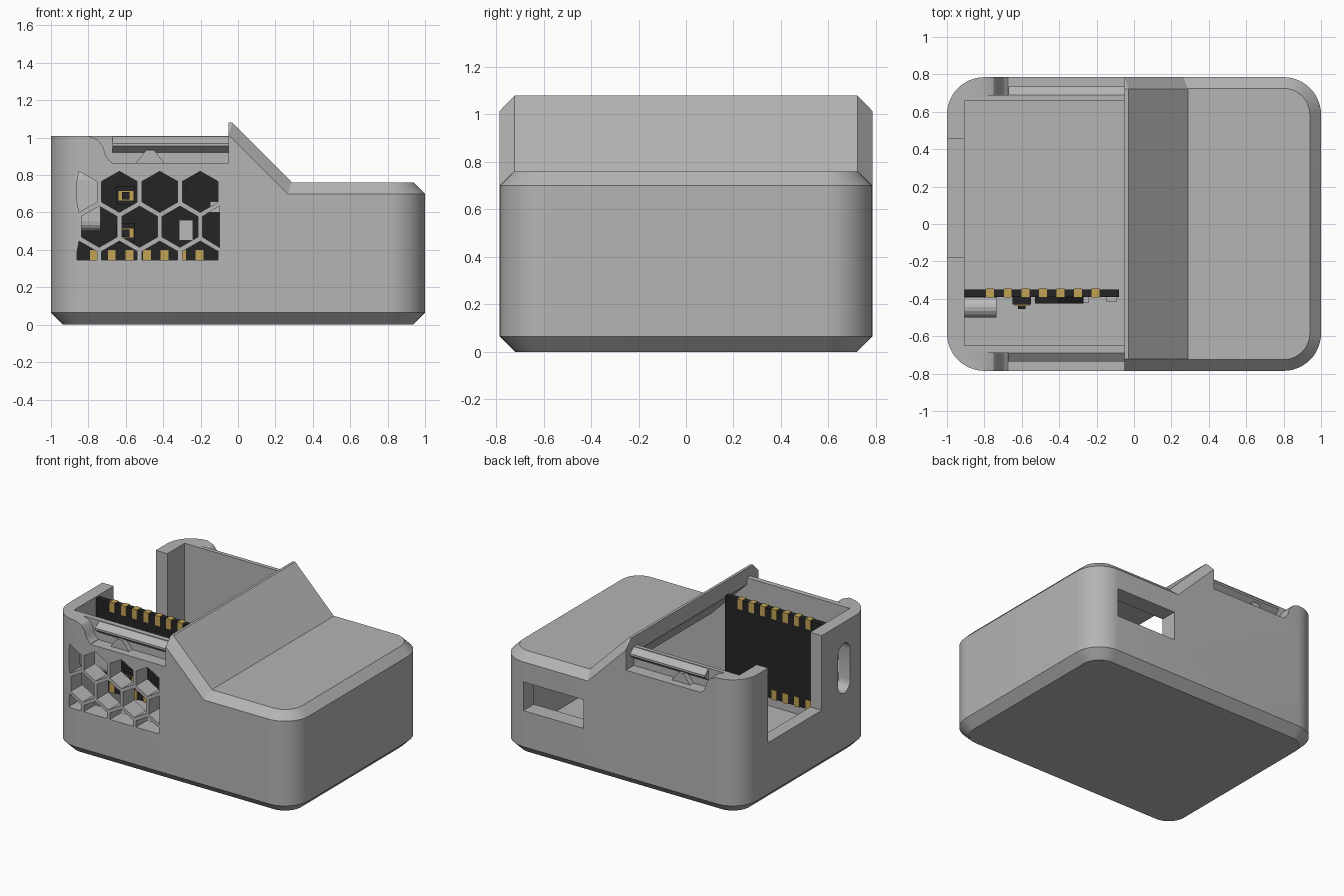
import bpy, bmesh
from math import pi, sin, cos

cube = bpy.data.objects.get("Cube")
if cube:
    bpy.data.objects.remove(cube, do_unlink=True)


def material(name, rgb):
    m = bpy.data.materials.new(name)
    m.use_nodes = True
    m.diffuse_color = (*rgb, 1)
    m.node_tree.nodes["Principled BSDF"].inputs["Base Color"].default_value = (*rgb, 1)
    return m


GREY = material("grey plastic", (0.46, 0.46, 0.46))
BLACK = material("black board", (0.018, 0.018, 0.018))
GOLD = material("gold contact", (0.55, 0.37, 0.09))
SILVER = material("silver metal", (0.5, 0.5, 0.5))


def loft(name, rings, mat=GREY):
    """Closed solid through rings of equal point count."""
    bm = bmesh.new()
    loops = [[bm.verts.new(p) for p in ring] for ring in rings]
    n = len(loops[0])
    bm.faces.new(loops[0])
    bm.faces.new(loops[-1])
    for a, b in zip(loops, loops[1:]):
        for i in range(n):
            j = (i + 1) % n
            bm.faces.new((a[i], a[j], b[j], b[i]))
    bmesh.ops.recalc_face_normals(bm, faces=bm.faces)
    mesh = bpy.data.meshes.new(name)
    bm.to_mesh(mesh)
    bm.free()
    mesh.materials.append(mat)
    ob = bpy.data.objects.new(name, mesh)
    bpy.context.scene.collection.objects.link(ob)
    return ob


def prism(name, pts, axis, lo, hi, mat=GREY):
    def at(t):
        return [tuple([*p[:axis], t, *p[axis:]]) for p in pts]
    return loft(name, [at(lo), at(hi)], mat)


def box(name, x, y, z, mat=GREY):
    rect = [(x[0], y[0]), (x[1], y[0]), (x[1], y[1]), (x[0], y[1])]
    return prism(name, rect, 2, z[0], z[1], mat)


def rounded_block(name, levels):
    """Round-cornered block, one ring per (height, inset)."""
    rings = []
    for z, inset in levels:
        ring = []
        for q, (sx, sy) in enumerate([(1, 1), (-1, 1), (-1, -1), (1, -1)]):
            for k in range(13):
                a = (q + k / 12) * pi / 2
                r = 0.2 - inset
                ring.append((sx * 0.8 + r * cos(a), sy * 0.585 + r * sin(a), z))
        rings.append(ring)
    return loft(name, rings)


def stadium(cy, cz, r, half):
    """Upright pill outline in the y-z plane."""
    return [(cy + r * cos(a), cz + r * sin(a) + (half if k < 9 else -half))
            for k in range(18) for a in [(k if k < 9 else k - 1) * pi / 8]]


def combine(ob, tool, op="DIFFERENCE"):
    mod = ob.modifiers.new(op.lower(), "BOOLEAN")
    mod.operation, mod.object, mod.solver = op, tool, "EXACT"
    tool.hide_render = True
    graph = bpy.context.evaluated_depsgraph_get()
    mesh = bpy.data.meshes.new_from_object(ob.evaluated_get(graph))
    ob.modifiers.clear()
    ob.data = mesh
    bpy.data.objects.remove(tool, do_unlink=True)


# Lower case, cut along the seam and hollowed
case = rounded_block("case", [(0, 0.065), (0.065, 0), (1.01, 0)])
seam = [(-0.05, 0.86), (0.27, 0.55), (1.1, 0.55)]
combine(case, prism("seam_cut", [(-0.05, 1.3), *seam, (1.1, 1.3)], 1, -1, 1))
combine(case, box("cavity", (-0.905, 0.9), (-0.65, 0.66), (0.1, 1.4)))

# Open notch and pill-shaped port in the end wall, window in the back
combine(case, box("end_notch", (-1.1, -0.85), (-0.18, 0.455), (0.45, 1.4)))
combine(case, prism("port_cut", stadium(-0.445, 0.665, 0.072, 0.115), 0, -1.1, -0.85))
combine(case, box("back_window", (0.3, 0.8), (0.6, 0.9), (0.335, 0.7)))

# Snap rails with a bead along both long walls
curve = [(-0.8, 1.03), (-0.8, 1.01), (-0.75, 0.99), (-0.72, 0.95), (-0.71, 0.91),
         (-0.69, 0.88), (-0.67, 0.865), (-0.67, 1.03)]
rail = [(0.85, 0.865), (0.69, 0.865), (0.69, 0.92), (0.735, 0.955), (0.735, 0.97),
        (0.69, 1.005), (0.69, 1.03), (0.85, 1.03)]
for s in (-1, 1):
    combine(case, prism("rail_cut", [(s * y, z) for y, z in rail], 0, -0.675, 0.02))
    combine(case, prism("rail_end_cut", curve, 1, s * 0.69, s * 0.85))
    bump = [(-0.55, 0.86), (-0.49, 0.935), (-0.45, 0.935), (-0.39, 0.86)]
    prism("rail_detent", bump, 1, s * 0.68, s * 0.73)

# Honeycomb vent in the front wall, clipped to a rectangle
for row in range(3):
    for col in range(4):
        cx = -0.85 + 0.216 * (col + 0.5 * (row % 2))
        cz = 0.711 - 0.187 * row
        cell = []
        for k in range(6):
            a = pi / 6 + k * pi / 3
            p = (round(min(max(cx + 0.11 * cos(a), -0.86), -0.1), 4),
                 round(min(max(cz + 0.11 * sin(a), 0.345), 0.82), 4))
            if p not in cell:
                cell.append(p)
        if len(cell) > 2:
            combine(case, prism("vent_cell", cell, 1, -0.85, -0.6))

# Lid: flat chamfered part joined to the sloping screen wedge
lid = rounded_block("lid", [(0.4, 0), (0.7, 0), (0.76, 0.06)])
side = [(-0.1, 0.5), (-0.1, 1.015), (-0.05, 1.015), (0.32, 0.645), (0.32, 0.5)]
mid = [(-0.1, 0.5), (-0.1, 1.08), (-0.03, 1.08), (0.35, 0.7), (0.35, 0.5)]
wedge = loft("wedge", [[(x, y, z) for x, z in prof] for prof, y in
                       [(side, -0.785), (mid, -0.722), (mid, 0.722), (side, 0.785)]])
combine(lid, wedge, "UNION")
combine(lid, prism("below_seam", [(-1.1, 0.1), (-1.1, 1.3), (-0.05, 1.3), *seam, (1.1, 0.1)],
                   1, -1, 1))
combine(lid, prism("lid_cavity", [(-0.2, 0.2), (-0.2, 1.11), (0.25, 0.66), (0.9, 0.66), (0.9, 0.2)],
                   1, -0.65, 0.66))

# Circuit board with contacts on its upper and lower edges
box("circuit_board", (-0.92, -0.08), (-0.39, -0.35), (0.33, 1.0), BLACK)
for i in range(7):
    x = -0.205 - 0.094 * i
    for z in ((0.326, 0.4), (0.93, 1.004)):
        box("edge_contact", (x - 0.021, x + 0.021), (-0.394, -0.346), z, GOLD)

# Board components
prism("port_connector", stadium(-0.445, 0.665, 0.055, 0.11), 0, -0.905, -0.735, SILVER)
chip = [(-0.53, 0.71), (-0.4, 0.84), (-0.27, 0.71), (-0.4, 0.58)]
prism("main_chip", chip, 1, -0.425, -0.39, BLACK)
for z in (0.49, 0.69):
    box("button_base", (-0.65, -0.55), (-0.43, -0.39), (z - 0.05, z + 0.05), BLACK)
    box("button_contact", (-0.64, -0.56), (-0.435, -0.43), (z - 0.025, z + 0.025), GOLD)
    box("button_cap", (-0.62, -0.58), (-0.455, -0.435), (z - 0.02, z + 0.02), BLACK)
box("small_component", (-0.315, -0.24), (-0.42, -0.39), (0.45, 0.56), SILVER)
box("side_component", (-0.15, -0.09), (-0.415, -0.39), (0.6, 0.66), SILVER)

# Smooth the rounded corners, keep the edges sharp
bpy.ops.object.select_all(action="DESELECT")
for ob in (case, lid):
    ob.select_set(True)
    bpy.context.view_layer.objects.active = ob
bpy.ops.object.shade_smooth_by_angle(angle=0.5)
